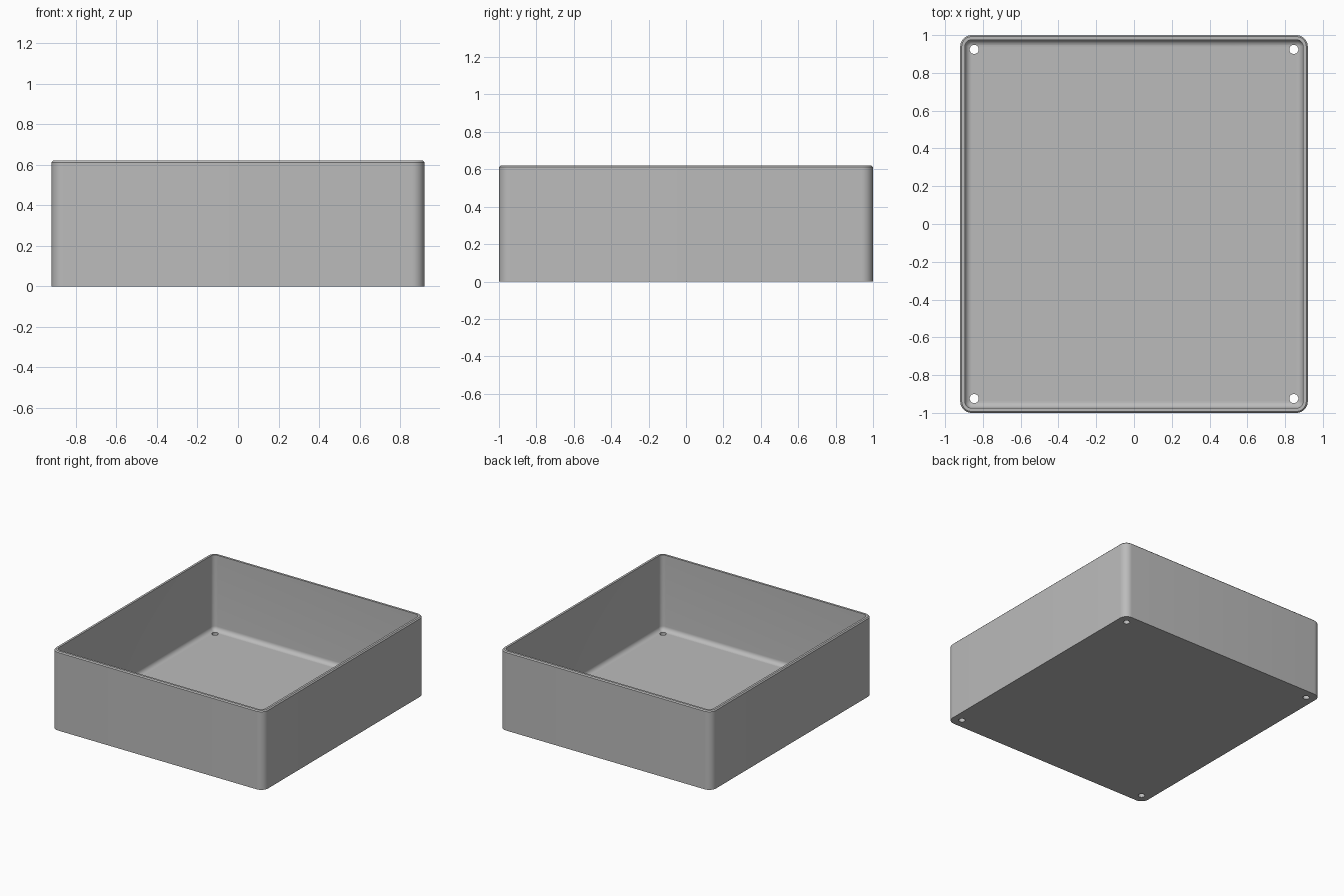
import bpy, bmesh, math

HALF_X, HALF_Y, HEIGHT = 0.92, 1.0, 0.62
WALL, FLOOR, CORNER, FILLET, CHAMFER = 0.025, 0.028, 0.06, 0.035, 0.008
CORNER_STEPS, FILLET_STEPS = 10, 8

cube = bpy.data.objects.get("Cube")
if cube:
    bpy.data.objects.remove(cube, do_unlink=True)

grey = bpy.data.materials.new("plain grey")
grey.use_nodes = True
colour = (0.5, 0.5, 0.5, 1)
grey.diffuse_color = colour
grey.node_tree.nodes["Principled BSDF"].inputs["Base Color"].default_value = colour


def ring(bm, inset, z):
    """Rounded rectangle, pulled in from the outer wall by inset."""
    radius = max(CORNER - inset, 0.004)
    cx, cy = HALF_X - inset - radius, HALF_Y - inset - radius
    verts = []
    for q, (sx, sy) in enumerate([(1, 1), (-1, 1), (-1, -1), (1, -1)]):
        for i in range(CORNER_STEPS + 1):
            a = (q + i / CORNER_STEPS) * math.pi / 2
            verts.append(bm.verts.new((sx * cx + radius * math.cos(a),
                                       sy * cy + radius * math.sin(a), z)))
    return verts


# Wall section: outside, chamfered rim, inside, fillet down to the floor
section = [(0, 0), (0, HEIGHT - CHAMFER), (CHAMFER, HEIGHT), (WALL, HEIGHT)]
for i in range(FILLET_STEPS + 1):
    a = i / FILLET_STEPS * math.pi / 2
    section.append((WALL + FILLET * (1 - math.cos(a)),
                    FLOOR + FILLET * (1 - math.sin(a))))

# Open box
bm = bmesh.new()
rings = [ring(bm, *p) for p in section]
for low, high in zip(rings, rings[1:]):
    for i in range(len(low)):
        j = (i + 1) % len(low)
        bm.faces.new((low[i], low[j], high[j], high[i]))
bm.faces.new(rings[0][::-1])
bm.faces.new(rings[-1])
bmesh.ops.recalc_face_normals(bm, faces=bm.faces)
mesh = bpy.data.meshes.new("open_box")
bm.to_mesh(mesh)
bm.free()
mesh.materials.append(grey)
box = bpy.data.objects.new("open_box", mesh)
bpy.context.collection.objects.link(box)

# Screw holes through the floor corners
for sx in (-1, 1):
    for sy in (-1, 1):
        bpy.ops.mesh.primitive_cylinder_add(vertices=32, radius=0.024, depth=0.2,
                                            location=(sx * 0.846, sy * 0.924, 0))
        cutter = bpy.context.object
        cutter.name = "hole_cutter"
        cutter.data.materials.append(grey)
        cutter.hide_render = True
        cut = box.modifiers.new("screw_hole", "BOOLEAN")
        cut.operation = "DIFFERENCE"
        cut.solver = "EXACT"
        cut.object = cutter

# Apply the holes, then drop the cutters
bpy.ops.object.select_all(action="DESELECT")
box.select_set(True)
bpy.context.view_layer.objects.active = box
for cut in list(box.modifiers):
    cutter = cut.object
    bpy.ops.object.modifier_apply(modifier=cut.name)
    bpy.data.objects.remove(cutter, do_unlink=True)
bpy.ops.object.shade_smooth_by_angle(angle=math.radians(30))
